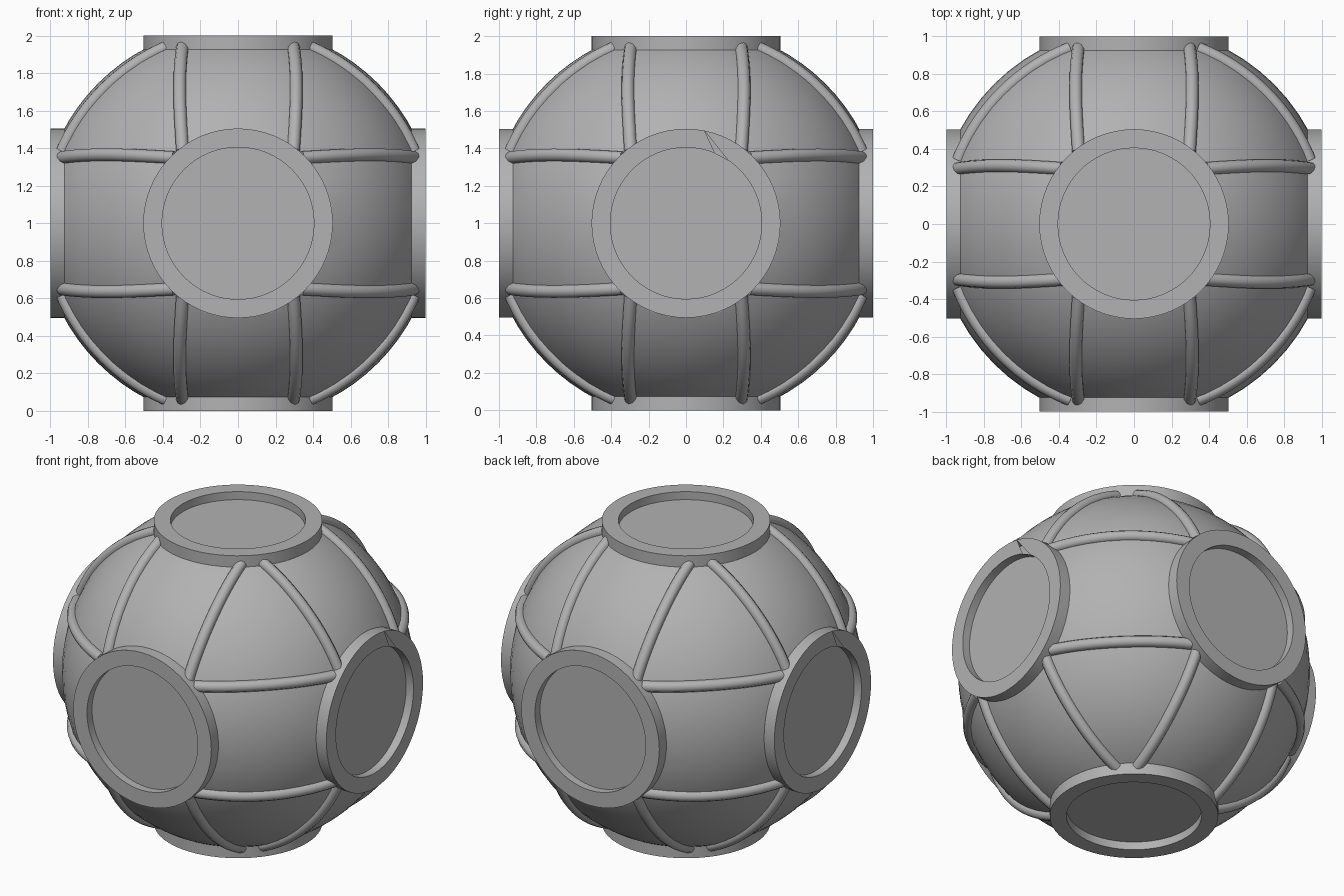
import bpy, bmesh
from math import sin, cos, pi, sqrt, atan2
from mathutils import Vector

if "Cube" in bpy.data.objects:
    bpy.data.objects.remove(bpy.data.objects["Cube"])

R = 1.055                      # sphere radius
C = Vector((0, 0, 1))          # centre of the model
AXES = [Vector(a) * s for a in ((1, 0, 0), (0, 1, 0), (0, 0, 1)) for s in (1, -1)]

# Dark grey finish shared by all parts
grey = bpy.data.materials.new("dark_grey")
grey.diffuse_color = (0.445, 0.445, 0.445, 1)
grey.use_nodes = True
grey.node_tree.nodes["Principled BSDF"].inputs["Base Color"].default_value = grey.diffuse_color


def finish(ob, angle):
    ob.data.materials.clear()
    ob.data.materials.append(grey)
    bpy.ops.object.select_all(action='DESELECT')
    ob.select_set(True)
    bpy.context.view_layer.objects.active = ob
    if ob.type == 'CURVE':
        bpy.ops.object.convert(target='MESH')
    bpy.ops.object.shade_smooth_by_angle(angle=angle)


def add_mesh(name, bm, angle):
    bmesh.ops.recalc_face_normals(bm, faces=bm.faces)
    me = bpy.data.meshes.new(name)
    bm.to_mesh(me)
    bm.free()
    ob = bpy.data.objects.new(name, me)
    bpy.context.collection.objects.link(ob)
    finish(ob, angle)


# Sphere body, sliced flat beneath each of the six ports
bm = bmesh.new()
bmesh.ops.create_uvsphere(bm, u_segments=64, v_segments=40, radius=R)
for a in AXES:
    res = bmesh.ops.bisect_plane(bm, geom=bm.verts[:] + bm.edges[:] + bm.faces[:],
                                 plane_co=a * 0.925, plane_no=a, clear_outer=True)
    cut = [e for e in res['geom_cut'] if isinstance(e, bmesh.types.BMEdge)]
    bmesh.ops.holes_fill(bm, edges=cut, sides=0)
bmesh.ops.translate(bm, verts=bm.verts, vec=C)
add_mesh("sphere_body", bm, 0.35)


# Ports: raised rim around a recessed flat disc; the x ports have a small notch
def port(name, axis, notch):
    n = 64
    side = Vector((0, 0, 1)).cross(axis) if abs(axis.z) < 0.5 else Vector((1, 0, 0))
    up = axis.cross(side)
    profile = [(0.405, 0.947), (0.405, 1.0), (0.505, 1.0), (0.505, 0.9)]
    bm = bmesh.new()
    rings = [[bm.verts.new(C + axis * h + (side * sin(2 * pi * i / n) + up * cos(2 * pi * i / n)) * r)
              for i in range(n)] for r, h in profile]
    bm.faces.new(rings[0])
    for k in range(3):
        for i in range(n):
            j = (i + 1) % n
            if notch and k == 1 and 2 <= i < 6:
                continue
            bm.faces.new((rings[k][i], rings[k][j], rings[k + 1][j], rings[k + 1][i]))
    if notch:  # fill either side of the slanted sliver that stays open
        inner, outer = rings[1], rings[2]
        for i in (2, 3):
            bm.faces.new((inner[i], inner[i + 1], outer[2]))
        bm.faces.new([inner[6]] + [outer[i] for i in (6, 5, 4, 3, 2)])
    add_mesh(name, bm, 0.6)


for a, label in zip(AXES, ("right", "left", "back", "front", "top", "bottom")):
    port("port_" + label, a, abs(a.x) > 0.5)


# Seam tubes: two between every pair of neighbouring ports
cu = bpy.data.curves.new("seam_tubes", 'CURVE')
cu.dimensions = '3D'
cu.bevel_depth = 0.035
cu.bevel_resolution = 3
cu.use_fill_caps = True
N = 17
for c in range(3):
    a, b = (c + 1) % 3, (c + 2) % 3
    off, start = (0.35, 0.34) if c == 2 else (0.295, 0.385)
    t0 = atan2(start, sqrt(R * R - off * off - start * start))
    for sa in (1, -1):
        for sb in (1, -1):
            for sc in (1, -1):
                sp = cu.splines.new('POLY')
                sp.points.add(N - 1)
                for i in range(N):
                    u = i / (N - 1)
                    t = t0 + (pi / 2 - 2 * t0) * u
                    h = off + 0.015 * sin(pi * u)
                    rad = sqrt(R * R - h * h)
                    p = Vector((0, 0, 0))
                    p[a], p[b], p[c] = sa * rad * cos(t), sb * rad * sin(t), sc * h
                    sp.points[i].co = (*(p + C), 1)
tubes = bpy.data.objects.new("seam_tubes", cu)
bpy.context.collection.objects.link(tubes)
finish(tubes, 0.9)
